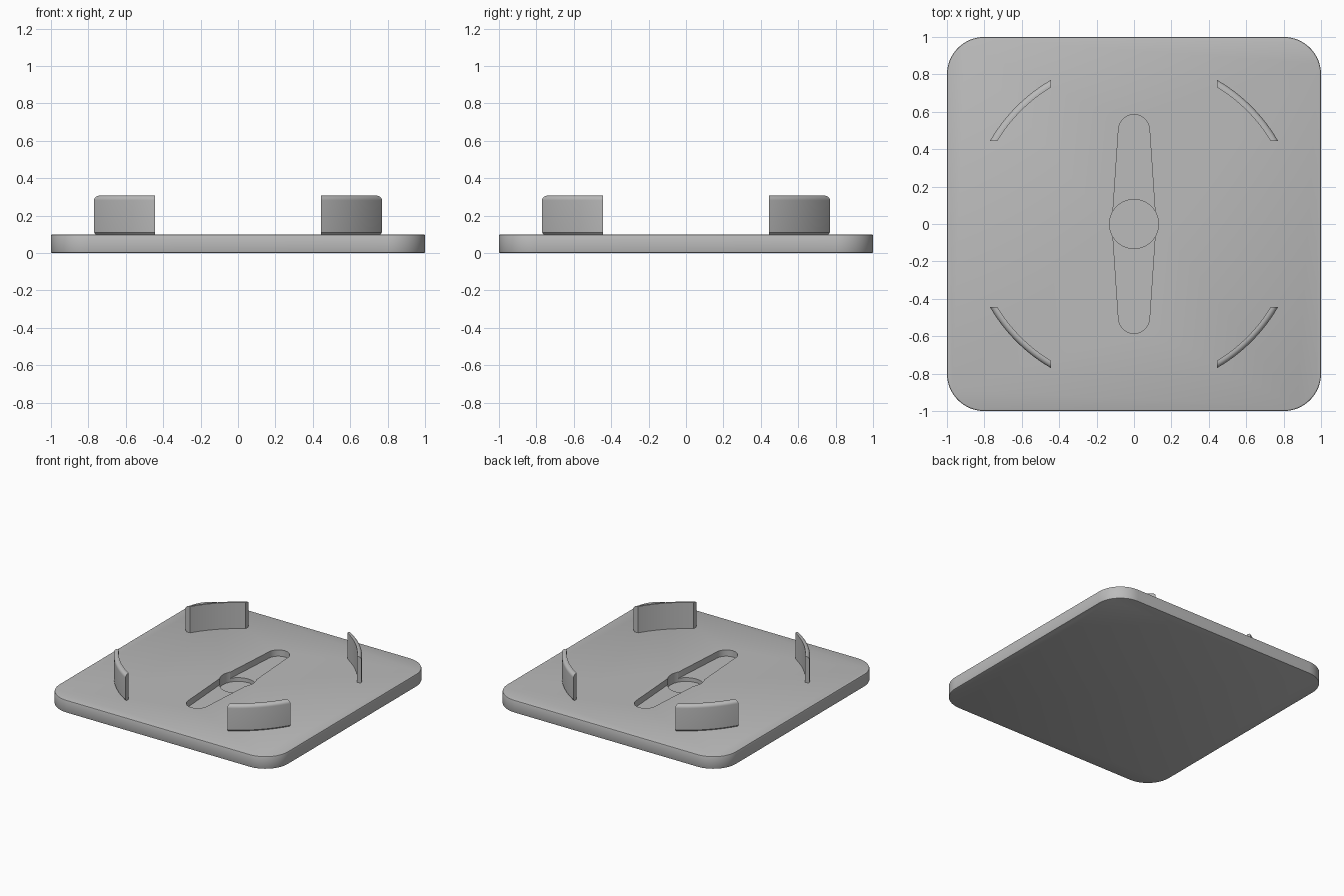
import bpy
import bmesh
from math import sin, cos, asin, pi, radians

if "Cube" in bpy.data.objects:
    bpy.data.objects.remove(bpy.data.objects["Cube"])

PLATE_TOP = 0.10
CLIP_TOP = 0.307

grey = bpy.data.materials.new("light grey plastic")
grey.use_nodes = True
colour = (0.5, 0.5, 0.5, 1)
grey.diffuse_color = colour
grey.node_tree.nodes["Principled BSDF"].inputs["Base Color"].default_value = colour


def make_object(name, bm):
    bmesh.ops.recalc_face_normals(bm, faces=bm.faces)
    mesh = bpy.data.meshes.new(name)
    bm.to_mesh(mesh)
    bm.free()
    mesh.materials.append(grey)
    obj = bpy.data.objects.new(name, mesh)
    bpy.context.collection.objects.link(obj)
    return obj


def activate(obj):
    bpy.ops.object.select_all(action='DESELECT')
    obj.select_set(True)
    bpy.context.view_layer.objects.active = obj


def arc(cx, cy, r, start, end, steps):
    """Points along an arc, angles in degrees."""
    angles = [radians(start + (end - start) * i / steps) for i in range(steps + 1)]
    return [(cx + r * cos(a), cy + r * sin(a)) for a in angles]


def prism(name, outline, z0, z1):
    bm = bmesh.new()
    base = bm.faces.new([bm.verts.new((x, y, z0)) for x, y in outline])
    top = bmesh.ops.extrude_face_region(bm, geom=[base])["geom"]
    verts = [g for g in top if isinstance(g, bmesh.types.BMVert)]
    bmesh.ops.translate(bm, vec=(0, 0, z1 - z0), verts=verts)
    return make_object(name, bm)


# Rounded square base plate with softened rims
outline = []
for i, (sx, sy) in enumerate([(1, 1), (-1, 1), (-1, -1), (1, -1)]):
    outline += arc(0.8 * sx, 0.8 * sy, 0.2, 90 * i, 90 * i + 90, 16)
plate = prism("base_plate", outline, 0, PLATE_TOP)
rim = plate.modifiers.new("soft_rim", 'BEVEL')
rim.width = 0.008
rim.segments = 2
rim.limit_method = 'ANGLE'
rim.angle_limit = radians(50)

# Tapered two-armed recess and the deeper round pocket at its centre
slot = arc(0, 0.502, 0.083, 4, 176, 20) + [(-0.117, 0)]
slot += arc(0, -0.502, 0.083, 184, 356, 20) + [(0.117, 0)]
pocket = arc(0, 0, 0.131, 0, 360, 64)[:-1]
cutters = [prism("arm_recess_cutter", slot, 0.05, 0.2),
           prism("round_pocket_cutter", pocket, 0.02, 0.25)]
for cutter in cutters:
    cut = plate.modifiers.new("recess", 'BOOLEAN')
    cut.operation = 'DIFFERENCE'
    cut.solver = 'EXACT'
    cut.object = cutter

activate(plate)
for modifier in list(plate.modifiers):
    bpy.ops.object.modifier_apply(modifier=modifier.name)
for cutter in cutters:
    bpy.data.objects.remove(cutter)
bpy.ops.object.shade_smooth_by_angle(angle=radians(30))

# Curved retaining walls: an arc profile trimmed square to the plate sides
INNER, OUTER, TRIM, FILLET = 0.855, 0.889, 0.445, 0.025
profile = [(INNER, PLATE_TOP - 0.005), (OUTER - 0.008, PLATE_TOP - 0.005),
           (OUTER - 0.008, PLATE_TOP), (OUTER, PLATE_TOP + 0.01)]
profile += arc(OUTER - FILLET, CLIP_TOP - FILLET, FILLET, 0, 90, 6)
profile += [(INNER, CLIP_TOP)]


def retaining_wall(name, turn):
    bm = bmesh.new()
    steps = 20
    rings = []
    for i in range(steps + 1):
        ring = []
        for r, z in profile:
            first = asin(TRIM / r)
            a = first + (pi / 2 - 2 * first) * i / steps + turn
            ring.append(bm.verts.new((r * cos(a), r * sin(a), z)))
        rings.append(ring)
    n = len(profile)
    for a, b in zip(rings, rings[1:]):
        for j in range(n):
            k = (j + 1) % n
            bm.faces.new((a[j], a[k], b[k], b[j]))
    bm.faces.new(rings[0])
    bm.faces.new(rings[-1])
    obj = make_object(name, bm)
    activate(obj)
    bpy.ops.object.shade_smooth_by_angle(angle=radians(30))


names = ["back_left", "back_right", "front_right", "front_left"]
for i, corner in enumerate(names):
    retaining_wall(corner + "_retaining_wall", i * pi / 2)
